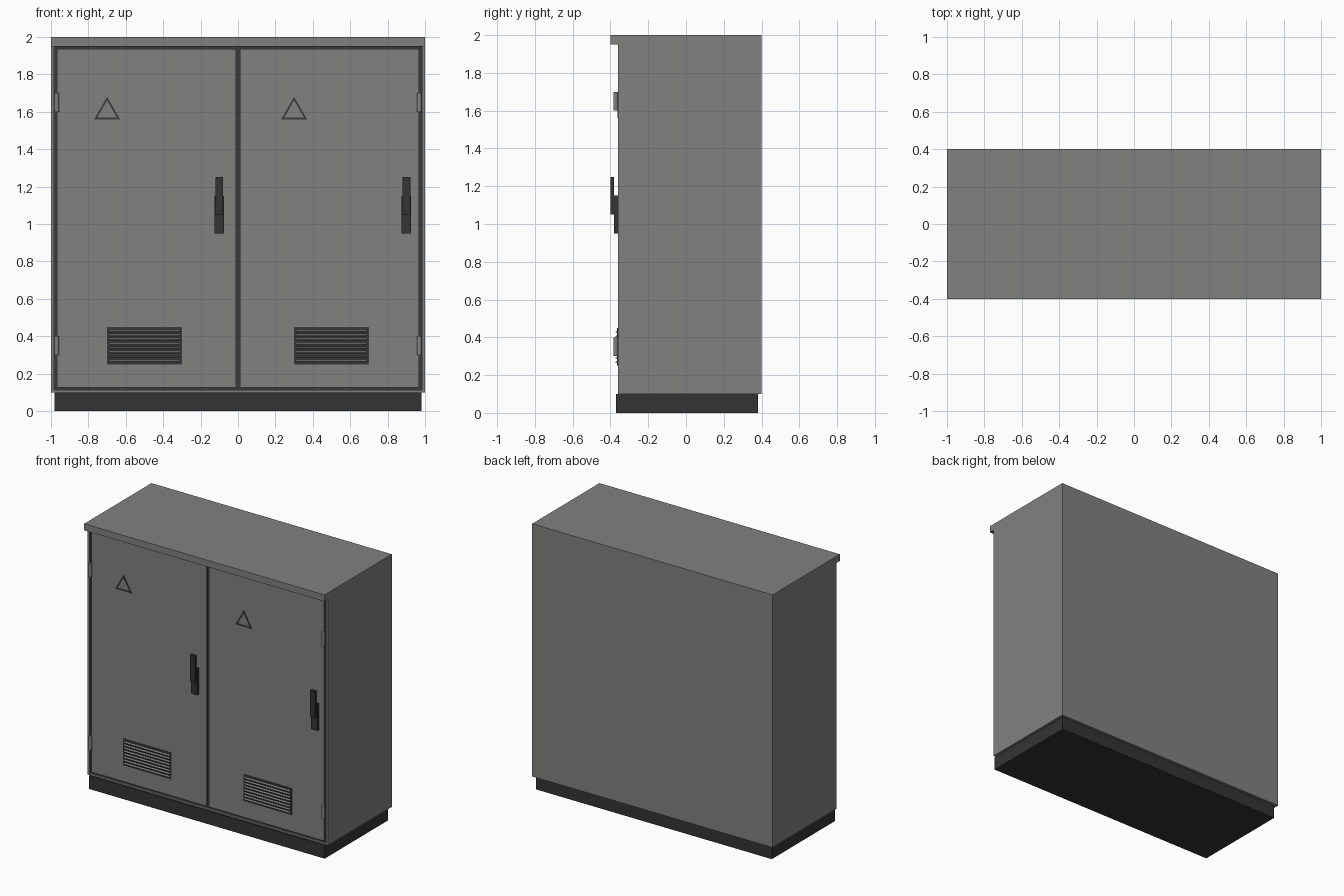
import bpy, bmesh, math
from mathutils import Matrix, Vector

if "Cube" in bpy.data.objects:
    bpy.data.objects.remove(bpy.data.objects["Cube"])


def material(name, rgb):
    m = bpy.data.materials.new(name)
    m.diffuse_color = (*rgb, 1)
    m.use_nodes = True
    m.node_tree.nodes["Principled BSDF"].inputs["Base Color"].default_value = m.diffuse_color
    return m


GREY = material("cabinet grey", (0.22, 0.22, 0.21))
DARK = material("dark plinth", (0.034, 0.034, 0.034))
SEAL = material("dark seal", (0.042, 0.042, 0.045))


def finish(name, bm, *mats):
    bmesh.ops.recalc_face_normals(bm, faces=bm.faces)
    me = bpy.data.meshes.new(name)
    bm.to_mesh(me)
    bm.free()
    ob = bpy.data.objects.new(name, me)
    for m in mats:
        me.materials.append(m)
    bpy.context.collection.objects.link(ob)
    return ob


def add_box(bm, x0, x1, y0, y1, z0, z1, tilt=0):
    mat = (Matrix.Translation(((x0 + x1) / 2, (y0 + y1) / 2, (z0 + z1) / 2))
           @ Matrix.Rotation(tilt, 4, 'X')
           @ Matrix.Diagonal((x1 - x0, y1 - y0, z1 - z0, 1)))
    bmesh.ops.create_cube(bm, size=1, matrix=mat)


def box(name, mat, *dims):
    bm = bmesh.new()
    add_box(bm, *dims)
    return finish(name, bm, mat)


# Plinth
box("plinth", DARK, -0.98, 0.98, -0.37, 0.38, 0, 0.1)

# Cabinet shell: side profile with roof lip, extruded across the width
bm = bmesh.new()
prof = [(-0.36, 0.1), (0.4, 0.1), (0.4, 2), (-0.4, 2), (-0.4, 1.95), (-0.36, 1.95)]
face = bm.faces.new([bm.verts.new((-1, y, z)) for y, z in prof])
ext = bmesh.ops.extrude_face_region(bm, geom=[face])
bmesh.ops.translate(bm, vec=(2, 0, 0),
                    verts=[v for v in ext["geom"] if isinstance(v, bmesh.types.BMVert)])
bmesh.ops.recalc_face_normals(bm, faces=bm.faces)
# Recessed dark door opening in the front
front = [f for f in bm.faces if abs(f.calc_center_median().y + 0.36) < 1e-4]
bmesh.ops.inset_individual(bm, faces=front, thickness=0.02)
opening = front[0]
for v in opening.verts:
    v.co.x = math.copysign(0.983, v.co.x)
    v.co.z = 1.945 if v.co.z > 1 else 0.112
ext = bmesh.ops.extrude_face_region(bm, geom=[opening])
bmesh.ops.translate(bm, vec=(0, 0.012, 0),
                    verts=[v for v in ext["geom"] if isinstance(v, bmesh.types.BMVert)])
if opening.is_valid:
    bmesh.ops.delete(bm, geom=[opening], context='FACES_ONLY')
for f in bm.faces:
    if abs(f.calc_center_median().y + 0.348) < 1e-4:
        f.material_index = 1
finish("cabinet_shell", bm, GREY, SEAL)

for side, cx in (("left", -0.5), ("right", 0.5)):
    s = -1 if cx < 0 else 1

    # Door panel
    xs = sorted((s * 0.01, s * 0.968))
    box(side + "_door", GREY, *xs, -0.36, -0.347, 0.126, 1.936)

    # Handle: base plate and raised lever
    hx = cx + 0.4
    box(side + "_handle_base", DARK, hx - 0.026, hx + 0.026, -0.38, -0.359, 0.95, 1.15)
    box(side + "_handle_lever", DARK, hx - 0.021, hx + 0.021, -0.4, -0.38, 1.05, 1.25)

    # Vent: dark plate with tilted slats
    box(side + "_vent_plate", SEAL, cx - 0.2, cx + 0.2, -0.364, -0.359, 0.25, 0.45)
    bm = bmesh.new()
    for i in range(8):
        z = 0.27 + i * 0.16 / 7
        add_box(bm, cx - 0.19, cx + 0.19, -0.374, -0.358, z - 0.003, z + 0.003,
                math.radians(35))
    finish(side + "_vent_slats", bm, GREY)

    # Warning triangle outline as a thin raised ring
    bm = bmesh.new()
    rings = []
    for y in (-0.3595, -0.363):
        for r in (0.08, 0.061):
            rings.append([bm.verts.new((cx - 0.2 + r * math.sin(a), y, 1.6 + r * math.cos(a)))
                          for a in (0, math.tau / 3, 2 * math.tau / 3)])
    for a, b in ((0, 1), (1, 3), (3, 2), (2, 0)):
        for i in range(3):
            j = (i + 1) % 3
            bm.faces.new((rings[a][i], rings[a][j], rings[b][j], rings[b][i]))
    finish(side + "_warning_triangle", bm, SEAL)

    # Hinge barrels
    for label, z in (("lower", 0.35), ("upper", 1.65)):
        bm = bmesh.new()
        bmesh.ops.create_cone(bm, cap_ends=True, segments=16, radius1=0.0125,
                              radius2=0.0125, depth=0.1,
                              matrix=Matrix.Translation((s * 0.97, -0.3725, z)))
        for f in bm.faces:
            f.smooth = abs(f.normal.z) < 0.5
        for e in bm.edges:
            e.smooth = abs(e.verts[0].co.z - e.verts[1].co.z) > 0.01
        finish(side + "_" + label + "_hinge", bm, GREY)
